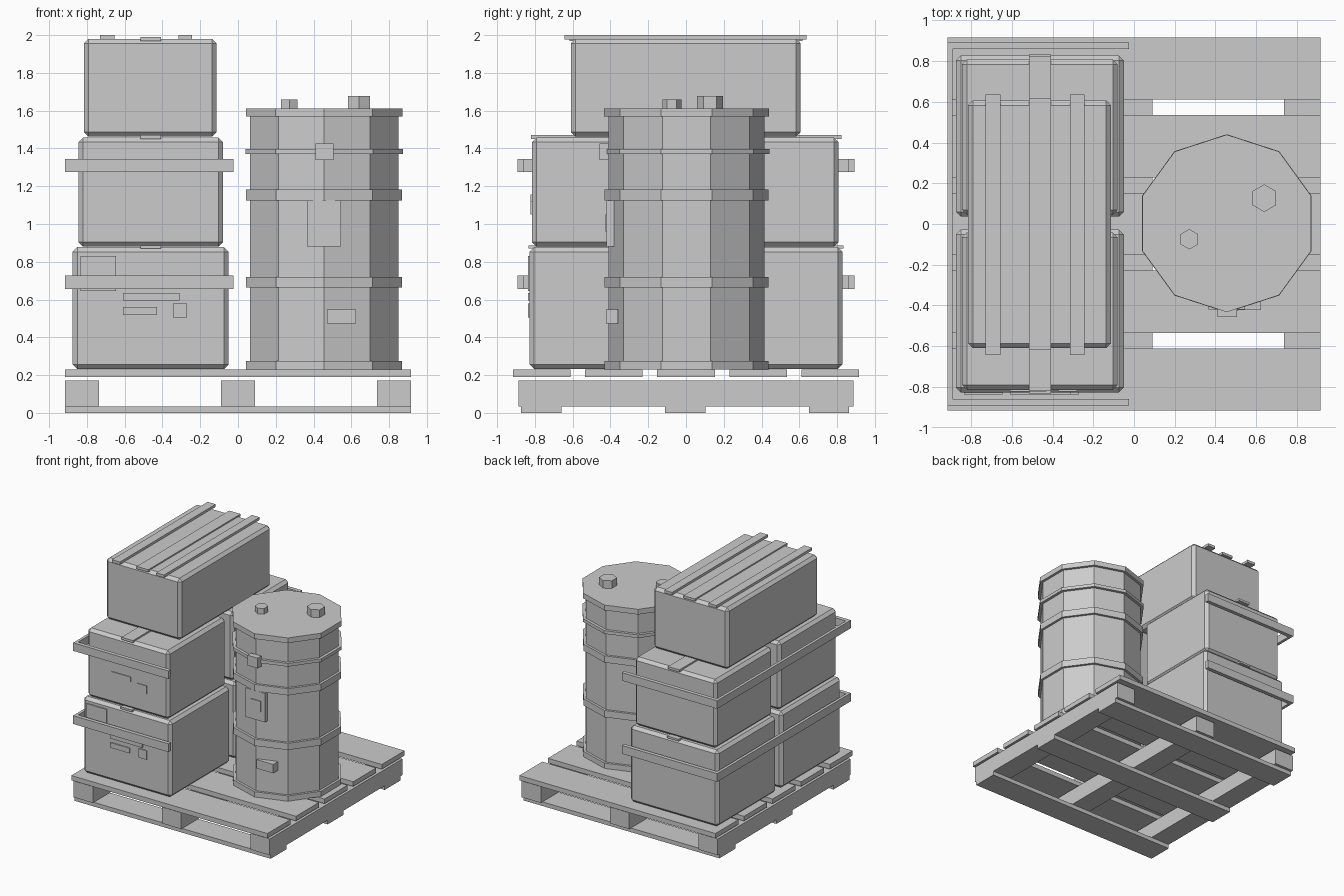
import bpy, bmesh, math
from mathutils import Matrix

if "Cube" in bpy.data.objects:
    bpy.data.objects.remove(bpy.data.objects["Cube"])

grey = bpy.data.materials.new("plain_grey")
grey.diffuse_color = (0.6, 0.6, 0.6, 1)
grey.use_nodes = True
grey.node_tree.nodes["Principled BSDF"].inputs["Base Color"].default_value = grey.diffuse_color


def finish(name, bm):
    bmesh.ops.recalc_face_normals(bm, faces=bm.faces)
    me = bpy.data.meshes.new(name)
    bm.to_mesh(me)
    bm.free()
    me.materials.append(grey)
    ob = bpy.data.objects.new(name, me)
    bpy.context.collection.objects.link(ob)
    return ob


def box(name, x, y, z, bevel=0):
    """Box from (min, max) ranges, optionally chamfered."""
    bm = bmesh.new()
    bmesh.ops.create_cube(bm, size=1)
    for v in bm.verts:
        v.co = [r[0] + (c + 0.5) * (r[1] - r[0]) for c, r in zip(v.co, (x, y, z))]
    if bevel:
        bmesh.ops.bevel(bm, geom=bm.edges[:], offset=bevel, segments=1, affect='EDGES')
    return finish(name, bm)


def prism(name, n, x, y, r, z0, z1):
    """Upright n-sided prism with a corner pointing to the front."""
    bm = bmesh.new()
    m = Matrix.Translation((x, y, (z0 + z1) / 2)) @ Matrix.Rotation(math.pi / 2, 4, 'Z')
    bmesh.ops.create_cone(bm, cap_ends=True, segments=n, radius1=r, radius2=r,
                          depth=z1 - z0, matrix=m)
    # make sure a corner lies on the y axis
    top = max(v.co.y for v in bm.verts)
    if top - y < r * 0.999:
        bmesh.ops.rotate(bm, verts=bm.verts, cent=(x, y, 0),
                         matrix=Matrix.Rotation(math.pi / n, 3, 'Z'))
    return finish(name, bm)


# Pallet: deck boards, stringers, bottom boards
for i in range(5):
    c = (i - 2) * 0.382
    box("deck_board", (-0.917, 0.917), (c - 0.153, c + 0.153), (0.19, 0.23))
for c in (-0.827, 0, 0.827):
    box("pallet_stringer", (c - 0.09, c + 0.09), (-0.887, 0.887), (0.035, 0.172))
for c in (-0.767, -0.005, 0.757):
    box("pallet_bottom_board", (-0.917, 0.917), (c - 0.107, c + 0.107), (0, 0.035))

# Crates: two lower, two middle, one across the top, each with a strap on its lid
sx = (-0.515, -0.408)
for y in ((-0.828, -0.027), (0.036, 0.828)):
    box("lower_crate", (-0.875, -0.05), y, (0.232, 0.877), 0.024)
    box("lower_crate_strap", sx, (y[0] - 0.006, y[1] + 0.006), (0.87, 0.887))
for y in ((-0.815, -0.042), (0.045, 0.808)):
    box("middle_crate", (-0.845, -0.08), y, (0.88, 1.457), 0.024)
    box("middle_crate_strap", sx, (y[0] - 0.006, y[1] + 0.015), (1.45, 1.47))
box("top_crate", (-0.815, -0.113), (-0.61, 0.607), (1.462, 1.98), 0.024)
box("top_crate_strap", sx, (-0.617, 0.617), (1.97, 1.991))
for x in ((-0.73, -0.655), (-0.315, -0.243)):
    box("top_slat", x, (-0.643, 0.637), (1.977, 2.0))

# Guard bands wrapping the left side of the stacks
for z in ((0.657, 0.727), (1.275, 1.343)):
    box("band_left", (-0.917, -0.893), (-0.89, 0.89), z)
    for y in ((-0.893, -0.86), (0.86, 0.893)):
        box("band_arm", (-0.917, -0.025), y, z)

# Plates on the crate fronts
for x, z in (((-0.835, -0.645), (0.645, 0.83)), ((-0.61, -0.31), (0.595, 0.635)),
             ((-0.61, -0.43), (0.517, 0.56)), ((-0.345, -0.27), (0.505, 0.58))):
    box("lower_crate_plate", x, (-0.837, -0.82), z)
for x, z in (((-0.61, -0.43), (1.115, 1.155)), ((-0.37, -0.28), (1.05, 1.12))):
    box("middle_crate_plate", x, (-0.822, -0.805), z)

# Drum: ten-sided body, hoops, plugs
bx, by = 0.456, 0.003
prism("drum_body", 10, bx, by, 0.413, 0.235, 1.6)
for z0, z1, r in ((0.23, 0.275, 0.434), (0.663, 0.72, 0.434), (1.125, 1.182, 0.434),
                  (1.37, 1.397, 0.438), (1.568, 1.612, 0.436)):
    prism("drum_hoop", 10, bx, by, r, z0, z1)
prism("small_plug", 6, 0.272, -0.075, 0.05, 1.6, 1.66)
prism("large_plug", 6, 0.64, 0.127, 0.068, 1.6, 1.677)

# Drum front fittings: clasp, label with raised square, lower plate
box("drum_clasp", (0.41, 0.505), (-0.458, -0.41), (1.34, 1.427))
box("drum_label", (0.365, 0.545), (-0.42, -0.37), (0.88, 1.125))
box("drum_label_square", (0.42, 0.51), (-0.427, -0.41), (0.96, 1.05))
box("drum_lower_plate", (0.47, 0.625), (-0.423, -0.36), (0.472, 0.547))
